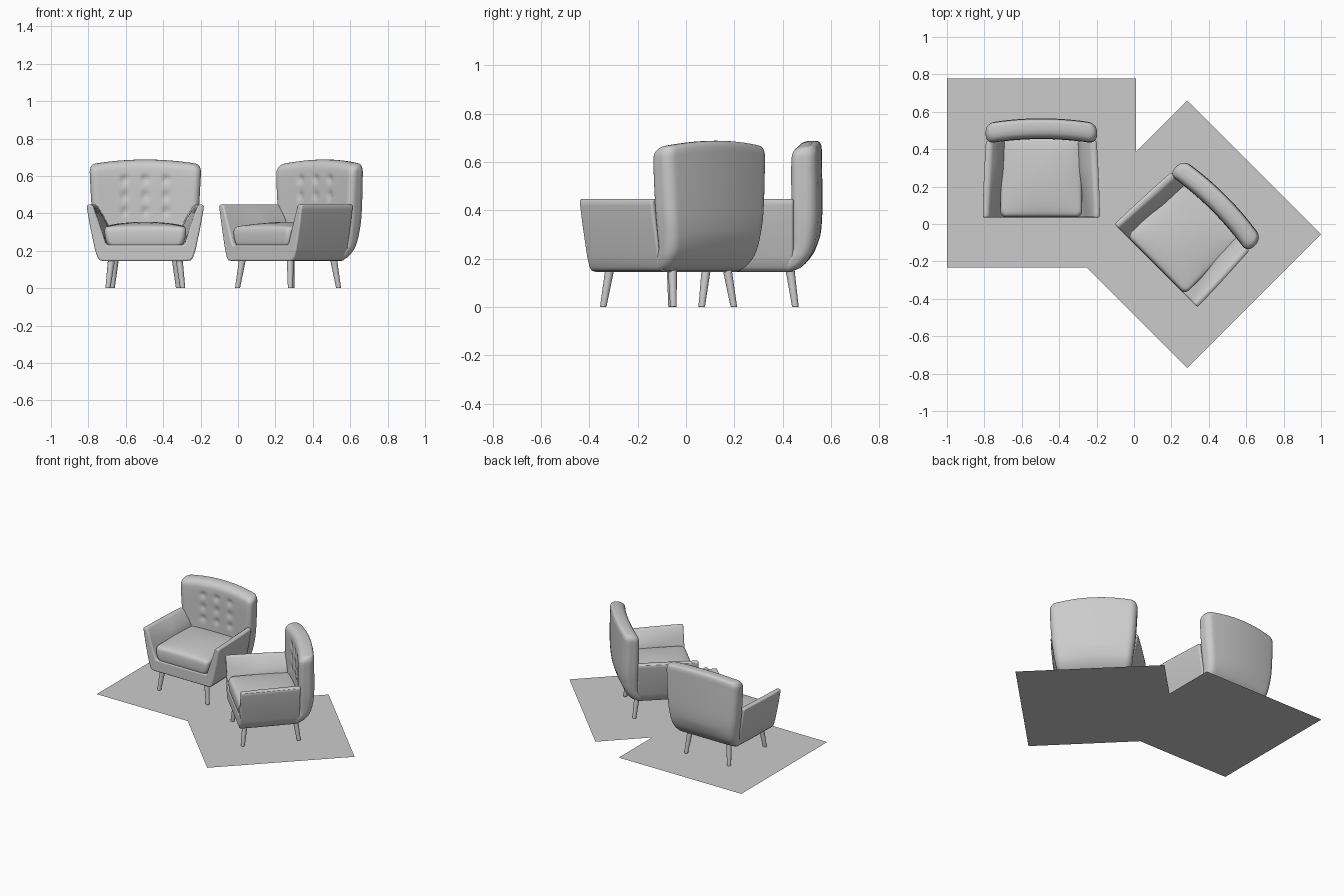
import bpy, bmesh, math
from mathutils import Matrix, Vector

if "Cube" in bpy.data.objects:
    bpy.data.objects.remove(bpy.data.objects["Cube"])

DIMPLES = [(x, z) for x in (-0.11, 0, 0.11) for z in (0.41, 0.49, 0.57)]


def finish(name, bm, M, smooth=True, bevel=0):
    bmesh.ops.recalc_face_normals(bm, faces=bm.faces[:])
    mesh = bpy.data.meshes.new(name)
    bm.to_mesh(mesh)
    bm.free()
    ob = bpy.data.objects.new(name, mesh)
    bpy.context.collection.objects.link(ob)
    ob.matrix_world = M
    if bevel:
        mod = ob.modifiers.new("soft_edges", 'BEVEL')
        mod.width, mod.segments = bevel, 3
        mod.limit_method, mod.angle_limit = 'ANGLE', math.radians(45)
    if smooth:
        bpy.ops.object.select_all(action='DESELECT')
        ob.select_set(True)
        bpy.context.view_layer.objects.active = ob
        bpy.ops.object.shade_smooth_by_angle(angle=math.radians(50))
    return ob


def bridge(bm, rings):
    n = len(rings[0])
    for a, b in zip(rings, rings[1:]):
        for i in range(n):
            j = (i + 1) % n
            bm.faces.new((a[i], a[j], b[j], b[i]))
    bm.faces.new(rings[0][::-1])
    bm.faces.new(rings[-1])


def spline(rows, steps):
    # Catmull-Rom through rows of numbers
    out = []
    for i in range(len(rows) - 1):
        p = [rows[max(0, min(len(rows) - 1, i + k))] for k in (-1, 0, 1, 2)]
        for s in range(steps):
            t = s / steps
            out.append([0.5 * (2 * b + (c - a) * t + (2 * a - 5 * b + 4 * c - d) * t * t
                               + (3 * b - a - 3 * c + d) * t ** 3) for a, b, c, d in zip(*p)])
    return out + [list(rows[-1])]


def outline(hw, yf, yb, r):
    # rounded rectangle, counter-clockwise, dense along front and back
    r = min(r, (yb - yf) * 0.48, hw * 0.48)
    pts = []
    corners = [(hw - r, yf + r, -90, 6), (hw - r, yb - r, 0, 40),
               (-hw + r, yb - r, 90, 6), (-hw + r, yf + r, 180, 40)]
    for k, (cx, cy, a0, n) in enumerate(corners):
        arc = [(cx + r * math.cos(math.radians(a0 + 15 * s)),
                cy + r * math.sin(math.radians(a0 + 15 * s))) for s in range(7)]
        pts += arc
        nx, ny, na, _ = corners[(k + 1) % 4]
        e = (nx + r * math.cos(math.radians(na)), ny + r * math.sin(math.radians(na)))
        s0 = arc[-1]
        pts += [(s0[0] + (e[0] - s0[0]) * s / n, s0[1] + (e[1] - s0[1]) * s / n) for s in range(1, n)]
    return pts


def backrest(M):
    rows = [(.145, .215, .10, .13), (.150, .23, .105, .17), (.165, .243, .115, .205),
            (.20, .256, .14, .238), (.24, .264, .165, .26), (.30, .273, .173, .277),
            (.37, .282, .175, .284), (.46, .289, .175, .285), (.55, .294, .175, .284),
            (.61, .297, .177, .283), (.635, .296, .183, .282), (.652, .289, .198, .277),
            (.660, .277, .22, .267), (.662, .262, .24, .25)]
    bm = bmesh.new()
    rings = []
    for z, hw, yf, yb in spline(rows, 6):
        ring = []
        for x, y in outline(hw, yf, yb, 0.04):
            arch = 1 - (x / 0.297) ** 2
            front = y < (yf + yb) / 2
            up = max(0, (z - 0.45) / 0.21)
            y += 0.026 * (arch - 0.7) * min(1, max(0, (z - .15) / .15))
            if front:  # button tufting
                y += sum(0.014 * math.exp(-((x - a) ** 2 + (z - b) ** 2) / 0.017 ** 2)
                         for a, b in DIMPLES)
            ring.append(bm.verts.new((x, y, z + 0.026 * arch * up)))
        rings.append(ring)
    bridge(bm, rings)
    finish("backrest", bm, M)


def cushion(M):
    rows = [(.225, .19, -.222, .18), (.235, .203, -.232, .185), (.27, .214, -.236, .19),
            (.305, .218, -.235, .19), (.322, .214, -.228, .188), (.330, .203, -.212, .18),
            (.333, .16, -.17, .14), (.333, .10, -.11, .08), (.333, .03, -.04, .01)]
    bm = bmesh.new()
    rings = []
    for z, hw, yf, yb in spline(rows, 3):
        up = max(0, (z - 0.25) / 0.083)
        rings.append([bm.verts.new((x, y, z + 0.022 * up * (1 - (x / .22) ** 2)
                                    * (1 - ((y + .02) / .23) ** 2)))
                      for x, y in outline(hw, yf, yb, 0.03)])
    bridge(bm, rings)
    finish("seat_cushion", bm, M)


def body(M):
    # one-piece arms and base: U section running front to back
    outer = [(.22, .145), (.243, .149), (.256, .165), (.27, .21), (.297, .34), (.311, .42), (.313, .44), (.307, .448)]
    inner_f = [(.287, .448), (.278, .438), (.255, .37), (.235, .31), (.213, .245), (.203, .232)]
    inner_r = [(.283, .448), (.270, .438), (.228, .375), (.208, .335), (.202, .245), (.195, .232)]
    bm = bmesh.new()
    rings = []
    for k in range(13):
        t = k / 12
        y = -.237 + .41 * t
        s = 1 - 0.055 * t ** 1.6
        half = [(x * s, z) for x, z in outer]
        m = min(1, t * 1.6)
        half += [((a[0] + (b[0] - a[0]) * m) * s, a[1] + (b[1] - a[1]) * m)
                 for a, b in zip(inner_f, inner_r)]
        loop = half + [(-x, z) for x, z in half[::-1]]
        rings.append([bm.verts.new((x, y, z)) for x, z in loop])
    bridge(bm, rings)
    finish("arms_and_base", bm, M, bevel=0.009)


def leg(name, top, foot, M):
    bm = bmesh.new()
    bmesh.ops.create_cone(bm, cap_ends=True, segments=20, radius1=.0135, radius2=.019,
                          depth=.16, matrix=Matrix.Translation((0, 0, .08)))
    for v in bm.verts:
        off = Vector(foot).lerp(Vector(top), v.co.z / .16)
        v.co.x += off.x
        v.co.y += off.y
    finish(name, bm, M, bevel=0.003)


def floor(M):
    bm = bmesh.new()
    bmesh.ops.create_grid(bm, x_segments=1, y_segments=1, size=0.5055)
    finish("floor_panel", bm, M, smooth=False)


# two identical armchairs, each on its own floor panel
for loc, angle in (((-.4955, .272, 0), 0), ((.285, -.055, 0), -45)):
    M = Matrix.Translation(loc) @ Matrix.Rotation(math.radians(angle), 4, 'Z')
    floor(M)
    body(M)
    cushion(M)
    backrest(M)
    for s in (-1, 1):
        leg("front_leg", (s * .18, -.188), (s * .2, -.207), M)
        leg("rear_leg", (s * .16, .158), (s * .177, .181), M)
